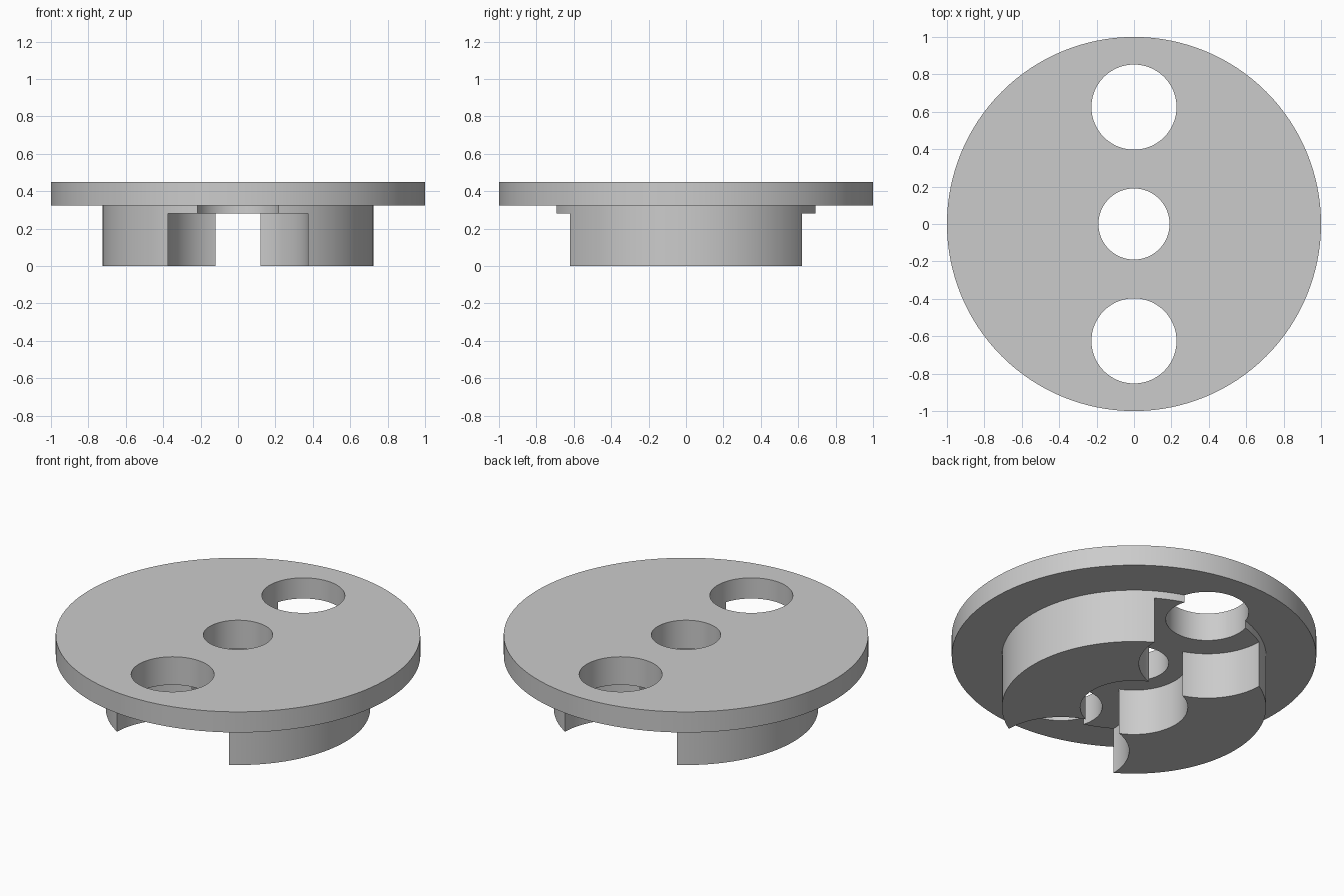
import bpy, bmesh, math

if "Cube" in bpy.data.objects:
    bpy.data.objects.remove(bpy.data.objects["Cube"])

SEG = 128
HOLE_Y = 0.625      # offset of the two outer holes
POCKET_TOP = 0.28   # roof of the pockets under the boss


def lathe(name, profile):
    """Closed solid of revolution from (radius, z) points, capped at both ends."""
    bm = bmesh.new()
    rings = [[bm.verts.new((r * math.cos(2 * math.pi * i / SEG),
                            r * math.sin(2 * math.pi * i / SEG), z))
              for i in range(SEG)] for r, z in profile]
    for a, b in zip(rings, rings[1:]):
        for i in range(SEG):
            j = (i + 1) % SEG
            bm.faces.new((a[i], a[j], b[j], b[i]))
    bm.faces.new(rings[0][::-1])
    bm.faces.new(rings[-1])
    bmesh.ops.recalc_face_normals(bm, faces=bm.faces)
    mesh = bpy.data.meshes.new(name)
    bm.to_mesh(mesh)
    bm.free()
    obj = bpy.data.objects.new(name, mesh)
    bpy.context.collection.objects.link(obj)
    return obj


def cut(body, radius, y, z0, z1):
    """Bore a vertical cylinder out of the body."""
    cutter = lathe("bore_cutter", [(radius, z0), (radius, z1)])
    cutter.location.y = y
    cutter.hide_render = True
    mod = body.modifiers.new("bore", 'BOOLEAN')
    mod.operation = 'DIFFERENCE'
    mod.solver = 'EXACT'
    mod.object = cutter
    bpy.context.view_layer.update()
    bpy.context.view_layer.objects.active = body
    bpy.ops.object.modifier_apply(modifier=mod.name)
    bpy.data.objects.remove(cutter, do_unlink=True)


# Round flange with a smaller boss below
flange = lathe("flanged_disc", [(0.725, 0), (0.725, 0.325), (1, 0.325), (1, 0.45)])

# Wide pockets in the boss, then the through holes
for y, pocket_r, hole_r in ((0, 0.295, 0.19),
                            (HOLE_Y, 0.375, 0.2275),
                            (-HOLE_Y, 0.375, 0.2275)):
    cut(flange, pocket_r, y, -0.1, POCKET_TOP)
    cut(flange, hole_r, y, -0.2, 0.6)

# Smooth walls, sharp rims
bpy.ops.object.select_all(action='DESELECT')
flange.select_set(True)
bpy.context.view_layer.objects.active = flange
bpy.ops.object.shade_smooth_by_angle(angle=math.radians(30))
